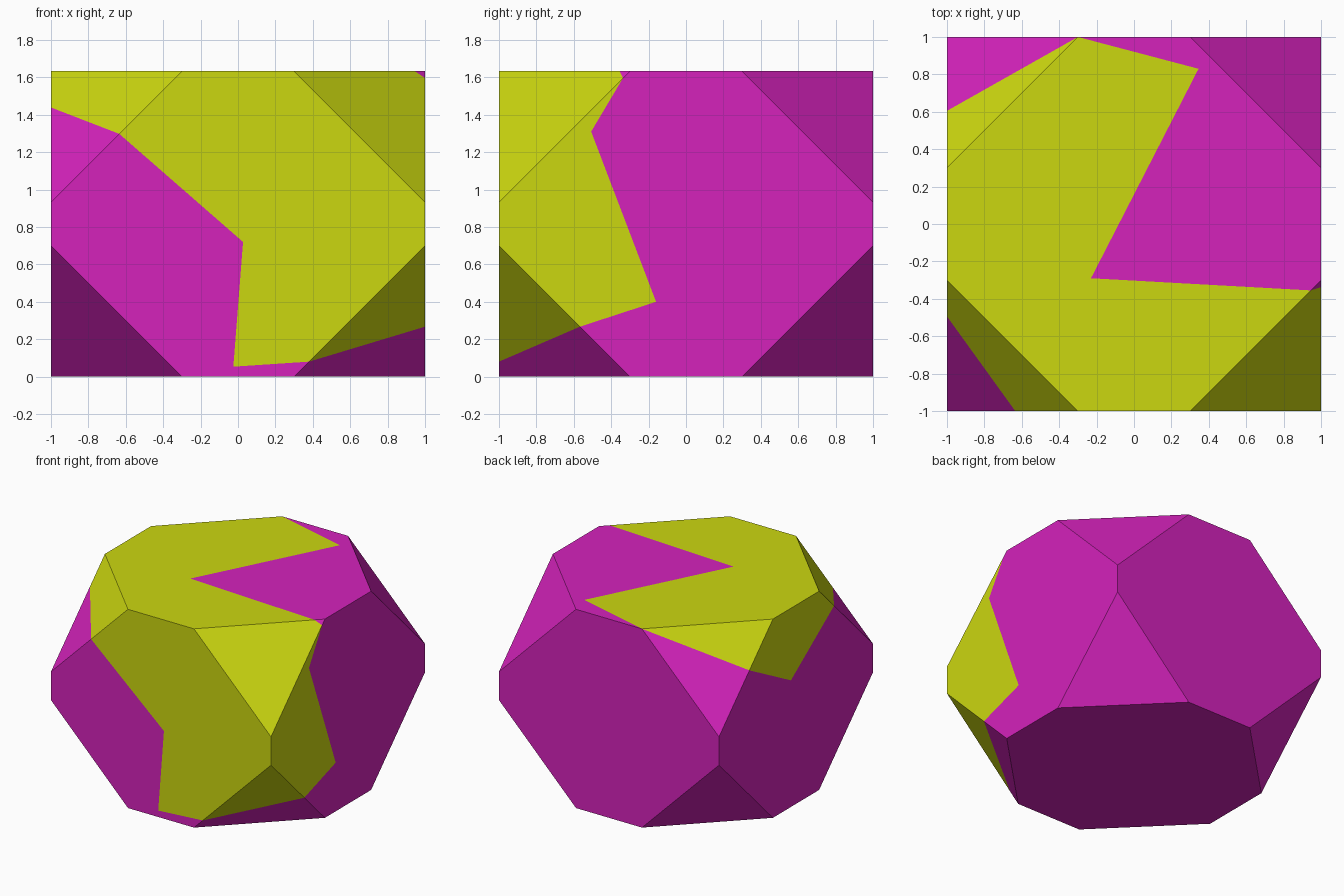
import bpy, bmesh
from mathutils import Vector
from mathutils.geometry import intersect_point_line

if "Cube" in bpy.data.objects:
    bpy.data.objects.remove(bpy.data.objects["Cube"])

H, CUT = 1.633, 0.7


def material(name, color):
    m = bpy.data.materials.new(name)
    m.diffuse_color = (*color, 1)
    m.use_nodes = True
    m.node_tree.nodes["Principled BSDF"].inputs["Base Color"].default_value = m.diffuse_color
    return m


def seam_vert(bm, p):
    """Vertex at p: an existing corner, or a new one made on the nearest edge."""
    p = Vector(p)
    for v in bm.verts:
        if (v.co - p).length < 0.01:
            return v

    def foot(e):
        a, b = (v.co for v in e.verts)
        q, t = intersect_point_line(p, a, b)
        t = min(max(t, 0.0), 1.0)
        return (p - a.lerp(b, t)).length, t

    edge = min(bm.edges, key=lambda e: foot(e)[0])
    return bmesh.utils.edge_split(edge, edge.verts[0], foot(edge)[1])[1]


# Box with all eight corners cut off
bm = bmesh.new()
bmesh.ops.create_cube(bm, size=2)
for v in bm.verts:
    v.co.z = (v.co.z + 1) * H / 2
bmesh.ops.bevel(bm, geom=bm.verts[:], offset=CUT, offset_type='OFFSET',
                segments=1, profile=0.5, affect='VERTICES', clamp_overlap=False)

# Closed colour seam: each crossing of an edge, then the bends inside the next face
seam = [
    ((-0.3, 1, H), [(0.345, 0.83, H), (-0.23, -0.29, H)]),                # top
    ((0.945, -0.355, H), []),                                            # corner
    ((1, -0.337, 1.596), [(1, -0.507, 1.31), (1, -0.16, 0.40)]),           # right
    ((1, -0.567, 0.267), []),                                            # corner
    ((0.38, -1, 0.08), [(-0.025, -1, 0.053), (0.027, -1, 0.72)]),          # front
    ((-0.635, -1, 1.298), []),                                           # corner
    ((-1, -0.494, 1.439), [(-1, 0.066, 1.04)]),                           # left
    ((-1, 0.605, 1.328), []),                                            # corner
]
crossings = [seam_vert(bm, p) for p, _ in seam]
seam_verts = set(crossings)
seam_edges = set()
for i, (_, bends) in enumerate(seam):
    a, b = crossings[i], crossings[(i + 1) % len(seam)]
    face = next(f for f in a.link_faces if f in b.link_faces[:])
    new_face, _ = bmesh.utils.face_split(face, a, b, coords=bends)
    seam_edges |= set(face.edges) & set(new_face.edges)

# Flood the yellow side, starting from the top left front corner
start = min(bm.verts, key=lambda v: (v.co - Vector((-1, -0.3, H))).length)
todo = list(start.link_faces)
while todo:
    f = todo.pop()
    if f.material_index == 0:
        f.material_index = 1
        for e in f.edges:
            if e not in seam_edges:
                todo += [g for g in e.link_faces if g.material_index == 0]
bmesh.ops.recalc_face_normals(bm, faces=bm.faces[:])

mesh = bpy.data.meshes.new("two_tone_block")
bm.to_mesh(mesh)
bm.free()
mesh.materials.append(material("magenta", (0.66, 0.016, 0.50)))
mesh.materials.append(material("yellow", (0.60, 0.68, 0.005)))
block = bpy.data.objects.new("two_tone_block", mesh)
bpy.context.collection.objects.link(block)
